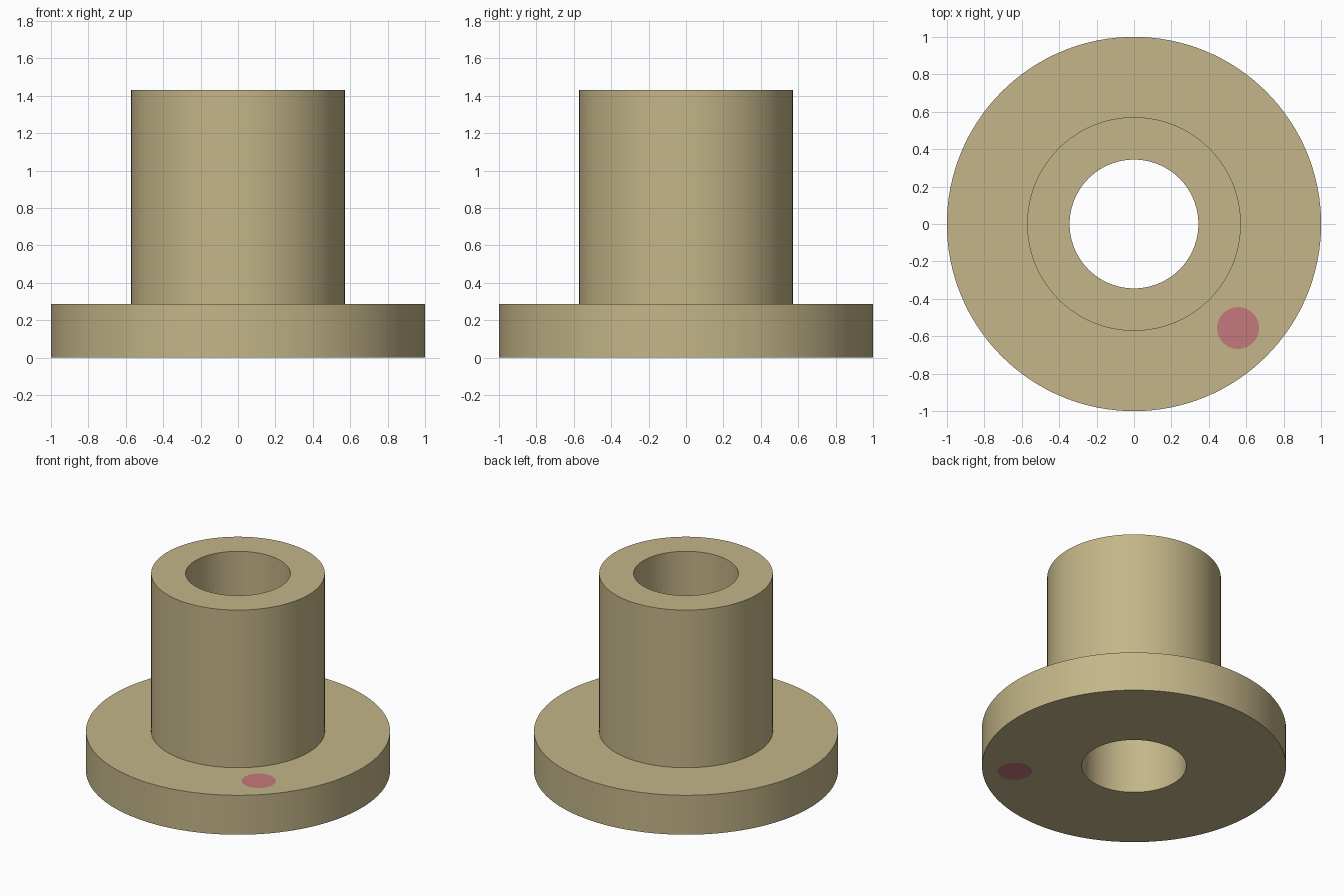
import bpy, bmesh, math
from mathutils import Matrix

if "Cube" in bpy.data.objects:
    bpy.data.objects.remove(bpy.data.objects["Cube"])

FLANGE_R, HUB_R, BORE_R = 1.0, 0.571, 0.344
FLANGE_H, TOTAL_H = 0.286, 1.43
PIN_XY, PIN_R = 0.556, 0.112


def material(name, srgb):
    mat = bpy.data.materials.new(name)
    lin = [((c / 255 + 0.055) / 1.055) ** 2.4 for c in srgb]
    mat.diffuse_color = (*lin, 1.0)
    mat.use_nodes = True
    mat.node_tree.nodes["Principled BSDF"].inputs["Base Color"].default_value = mat.diffuse_color
    return mat


def make_object(name, bm, mat):
    bmesh.ops.recalc_face_normals(bm, faces=bm.faces)
    for f in bm.faces:                       # round walls smooth, level faces flat
        f.smooth = abs(f.normal.z) < 0.5
    mesh = bpy.data.meshes.new(name)
    bm.to_mesh(mesh)
    bm.free()
    mesh.materials.append(mat)
    obj = bpy.data.objects.new(name, mesh)
    bpy.context.collection.objects.link(obj)
    return obj


def cylinder(name, radius, z0, z1, x, y, mat):
    bm = bmesh.new()
    bmesh.ops.create_cone(bm, cap_ends=True, segments=48, radius1=radius,
                          radius2=radius, depth=z1 - z0,
                          matrix=Matrix.Translation((x, y, (z0 + z1) / 2)))
    return make_object(name, bm, mat)


tan = material("tan", (196, 182, 137))
rose = material("rose_red", (198, 121, 125))

# Flanged bushing: revolved closed profile
profile = [(BORE_R, 0), (FLANGE_R, 0), (FLANGE_R, FLANGE_H),
           (HUB_R, FLANGE_H), (HUB_R, TOTAL_H), (BORE_R, TOTAL_H)]
bm = bmesh.new()
verts = [bm.verts.new((r, 0, z)) for r, z in profile]
edges = [bm.edges.new((verts[i], verts[(i + 1) % len(verts)])) for i in range(len(verts))]
bmesh.ops.spin(bm, geom=verts + edges, cent=(0, 0, 0), axis=(0, 0, 1),
               angle=math.tau, steps=128, use_duplicate=False)
bmesh.ops.remove_doubles(bm, verts=bm.verts, dist=1e-4)
bushing = make_object("flanged_bushing", bm, tan)

# Hole through the flange for the coloured pin
cutter = cylinder("pin_hole_cutter", PIN_R, -0.1, FLANGE_H + 0.1, PIN_XY, -PIN_XY, tan)
cutter.hide_render = True
cutter.display_type = 'WIRE'
cut = bushing.modifiers.new("pin_hole", 'BOOLEAN')
cut.operation = 'DIFFERENCE'
cut.solver = 'EXACT'
cut.object = cutter
bpy.context.view_layer.objects.active = bushing
bpy.ops.object.modifier_apply(modifier=cut.name)
bpy.data.objects.remove(cutter)

# Flush pin filling the hole
cylinder("flush_pin", PIN_R, 0, FLANGE_H, PIN_XY, -PIN_XY, rose)
